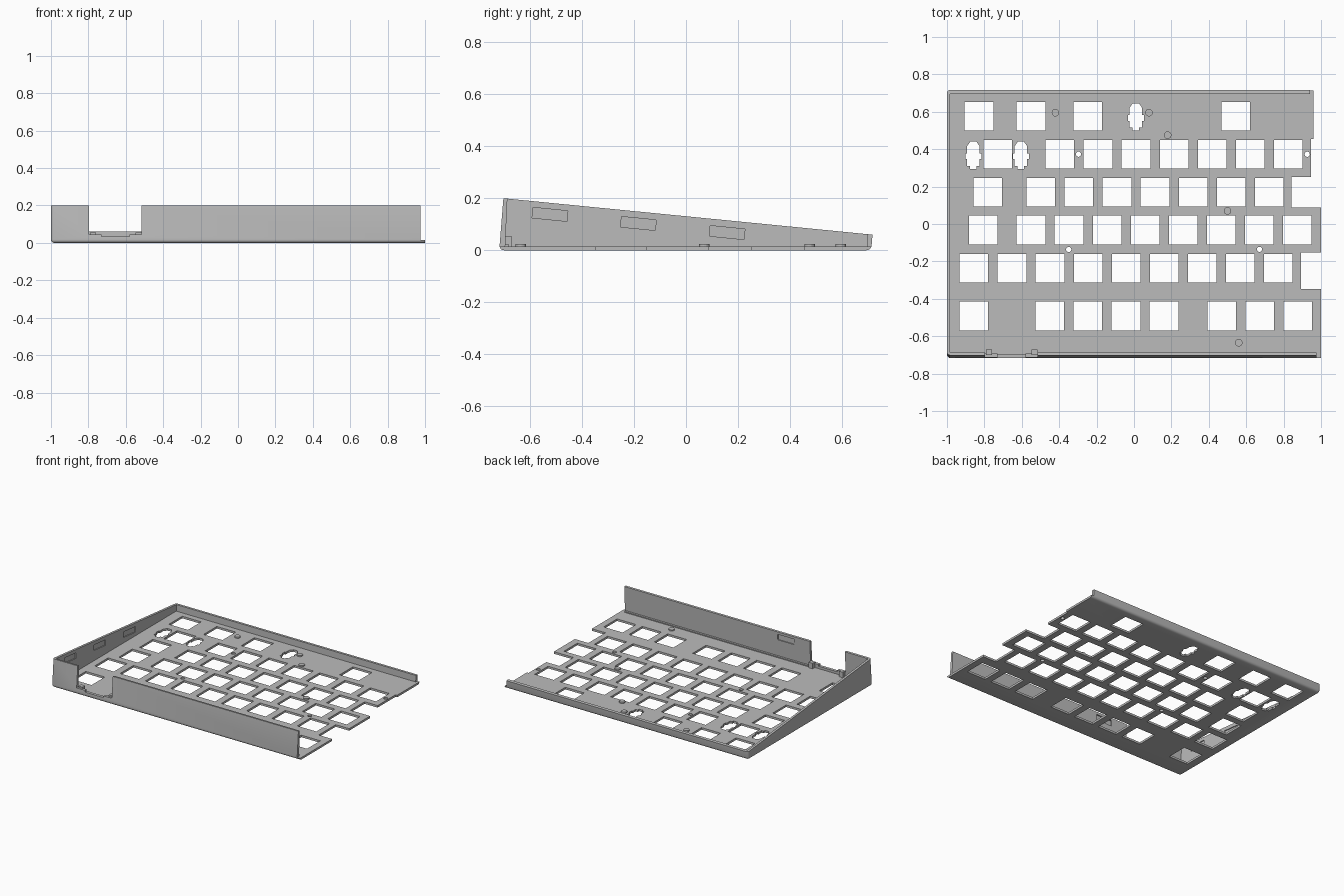
import bpy, bmesh, math
from mathutils import Matrix

if "Cube" in bpy.data.objects:
    bpy.data.objects.remove(bpy.data.objects["Cube"])

grey = bpy.data.materials.new("light_grey")
grey.use_nodes = True
grey.diffuse_color = (0.5, 0.5, 0.5, 1)
grey.node_tree.nodes["Principled BSDF"].inputs["Base Color"].default_value = (0.5, 0.5, 0.5, 1)


def finish(bm, name):
    bmesh.ops.recalc_face_normals(bm, faces=bm.faces)
    mesh = bpy.data.meshes.new(name)
    bm.to_mesh(mesh)
    bm.free()
    mesh.materials.append(grey)
    ob = bpy.data.objects.new(name, mesh)
    bpy.context.collection.objects.link(ob)
    return ob


def prism(bm, pts, x0, x1):
    """Extrude a y-z outline along x."""
    face = bm.faces.new([bm.verts.new((x0, y, z)) for y, z in pts])
    ext = bmesh.ops.extrude_face_region(bm, geom=[face])
    bmesh.ops.translate(bm, vec=(x1 - x0, 0, 0),
                        verts=[v for v in ext["geom"] if isinstance(v, bmesh.types.BMVert)])


def box(bm, x0, x1, y0, y1, z0, z1, tilt=0):
    m = (Matrix.Translation(((x0 + x1) / 2, (y0 + y1) / 2, (z0 + z1) / 2))
         @ Matrix.Rotation(tilt, 4, "X") @ Matrix.Diagonal((x1 - x0, y1 - y0, z1 - z0, 1)))
    bmesh.ops.create_cube(bm, size=1, matrix=m)


def disc(bm, x, y, r, z0, z1):
    bmesh.ops.create_cone(bm, cap_ends=True, segments=20, radius1=r, radius2=r, depth=z1 - z0,
                          matrix=Matrix.Translation((x, y, (z0 + z1) / 2)))


def cut(ob, bm, name):
    cutter = finish(bm, name)
    cutter.hide_render = True
    mod = ob.modifiers.new(name, "BOOLEAN")
    mod.operation, mod.solver, mod.object = "DIFFERENCE", "EXACT", cutter
    mod.use_self = True
    bpy.context.view_layer.objects.active = ob
    bpy.ops.object.modifier_apply(modifier=mod.name)
    bpy.data.objects.remove(cutter)


FLOOR = 0.015
PITCH = 0.2035

# Wedge-shaped outer shell with rounded lower and left-hand edges
bm = bmesh.new()
prism(bm, [(-0.718, 0), (-0.702, 0.2), (0.717, 0.06), (0.712, 0)], -1, 1)
soft = []
for e in bm.edges:
    a, b = (v.co for v in e.verts)
    low = max(a.z, b.z) < 0.001
    upright = abs(a.z - b.z) > 0.05 and abs(a.y - b.y) < 0.1
    if min(a.x, b.x) < 0 and (low or (upright and max(a.x, b.x) < 0)):
        soft.append(e)
bmesh.ops.bevel(bm, geom=soft, offset=0.018, segments=4, profile=0.5, affect="EDGES")
case = finish(bm, "case_shell")

# Inner hollow, leaving the plate and three walls
bm = bmesh.new()
prism(bm, [(-0.695, FLOOR), (-0.682, 0.3), (0.699, 0.3), (0.695, FLOOR)], -0.983, 1.1)
cut(case, bm, "hollow")

# Staggered right edge and wall ends
bm = bmesh.new()
for x, y0, y1 in [(0.96, 0.455, 0.8), (0.947, 0.25, 0.455), (0.843, 0.088, 0.25), (0.892, -0.348, -0.152)]:
    box(bm, x, 1.1, y0, y1, -0.1, 0.3)
cut(case, bm, "edge_steps")
bm = bmesh.new()
box(bm, 0.977, 1.1, -0.8, -0.6, FLOOR, 0.3)
box(bm, 0.942, 1.1, 0.6, 0.8, FLOOR, 0.3)
cut(case, bm, "wall_ends")

# Square key openings: row centre and runs of (first x, count)
rows = [
    (0.576, [(-0.829, 1), (-0.551, 1), (-0.247, 1), (0.544, 1)]),
    (0.373, [(-0.728, 1), (-0.396, 7)]),
    (0.17, [(-0.781, 1), (-0.498, 7)]),
    (-0.032, [(-0.805, 1), (-0.551, 8)]),
    (-0.236, [(-0.856, 9)]),
    (-0.492, [(-0.856, 1), (-0.45, 4), (0.469, 3)]),
]
bm = bmesh.new()
h = 0.0765
for y, runs in rows:
    for first, count in runs:
        for i in range(count):
            x = first + i * PITCH
            box(bm, x - h, x + h, y - h, y + h, -0.1, 0.05)
# Round screw holes
for x, y in [(-0.297, 0.373), (0.926, 0.373), (-0.349, -0.136), (0.671, -0.136)]:
    disc(bm, x, y, 0.014, -0.1, 0.05)
cut(case, bm, "key_openings")

# Cross-shaped stabiliser openings, one outline each
bm = bmesh.new()
half = [(0.017, 0.075), (0.034, 0.05), (0.034, 0.012), (0.043, 0.012), (0.043, -0.018),
        (0.034, -0.018), (0.034, -0.055), (0.017, -0.055), (0.017, -0.07)]
for cx, cy in [(0.01, 0.57), (-0.859, 0.365), (-0.605, 0.365)]:
    outline = half + [(-x, y) for x, y in reversed(half)]
    face = bm.faces.new([bm.verts.new((cx + x, cy + y, -0.1)) for x, y in outline])
    ext = bmesh.ops.extrude_face_region(bm, geom=[face])
    bmesh.ops.translate(bm, vec=(0, 0, 0.15),
                        verts=[v for v in ext["geom"] if isinstance(v, bmesh.types.BMVert)])
cut(case, bm, "stabiliser_openings")

# Front wall gap with a shallow connector dip
bm = bmesh.new()
box(bm, -0.797, -0.515, -0.8, -0.6, 0.045, 0.3)
cut(case, bm, "connector_gap")
bm = bmesh.new()
box(bm, -0.73, -0.58, -0.8, -0.6, 0.033, 0.1)
cut(case, bm, "connector_dip")

# Shallow latch pockets inside the left and front walls
bm = bmesh.new()
slope = math.atan2(-0.14, 1.419)
for y, z in [(-0.523, 0.138), (-0.183, 0.103), (0.158, 0.068)]:
    box(bm, -0.99, -0.97, y - 0.067, y + 0.067, z - 0.02, z + 0.02, slope)
for x in (-0.32,):
    box(bm, x - 0.065, x + 0.065, -0.696, -0.66, 0.14, 0.18)
cut(case, bm, "latch_pockets")

for p in case.data.polygons:
    p.use_smooth = False
bpy.ops.object.select_all(action="DESELECT")
case.select_set(True)
bpy.context.view_layer.objects.active = case
bpy.ops.object.shade_smooth_by_angle(angle=math.radians(30))

# Ribs beside the connector gap and the low ledge along the front wall
bm = bmesh.new()
for x in (-0.775, -0.533):
    box(bm, x - 0.016, x + 0.016, -0.7, -0.67, FLOOR - 0.002, 0.055)
finish(bm, "connector_ribs")
bm = bmesh.new()
box(bm, -0.515, 0.97, -0.697, -0.68, FLOOR - 0.002, 0.022)
box(bm, -0.983, -0.797, -0.697, -0.68, FLOOR - 0.002, 0.022)
finish(bm, "front_ledge")

# Low round support studs on the plate
bm = bmesh.new()
for x, y in [(-0.42, 0.595), (0.08, 0.595), (0.18, 0.475), (0.5, 0.07), (0.56, -0.635)]:
    disc(bm, x, y, 0.02, FLOOR - 0.002, 0.024)
finish(bm, "support_studs")
